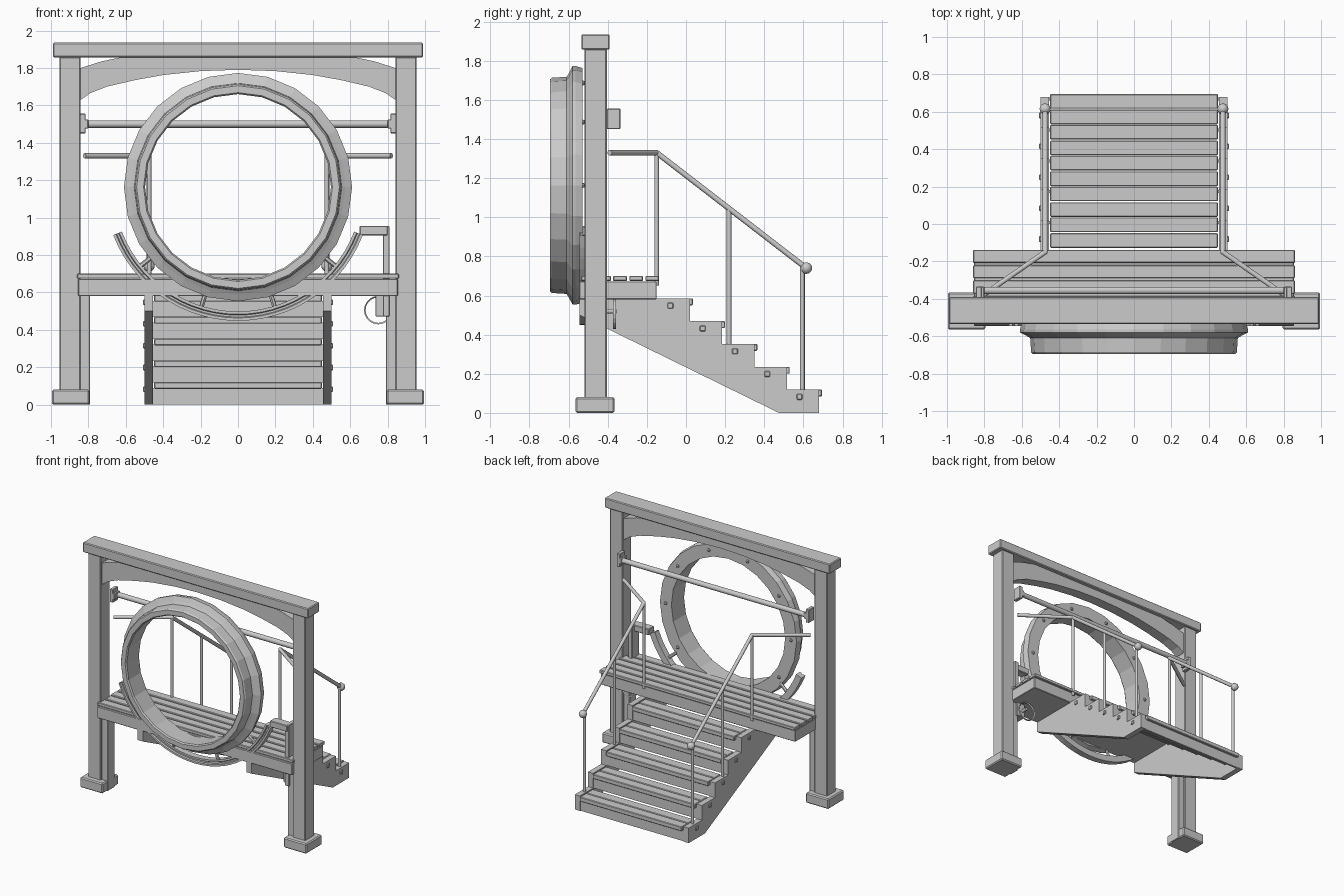
import bpy, bmesh, math
from mathutils import Vector

if "Cube" in bpy.data.objects:
    bpy.data.objects.remove(bpy.data.objects["Cube"])


def make(name, bm, smooth=False, bevel=0):
    bmesh.ops.recalc_face_normals(bm, faces=bm.faces)
    me = bpy.data.meshes.new(name)
    bm.to_mesh(me)
    bm.free()
    ob = bpy.data.objects.new(name, me)
    bpy.context.collection.objects.link(ob)
    if bevel:
        m = ob.modifiers.new("bevel", 'BEVEL')
        m.width = bevel
        m.segments = 1
    if smooth:
        bpy.ops.object.select_all(action='DESELECT')
        ob.select_set(True)
        bpy.context.view_layer.objects.active = ob
        bpy.ops.object.shade_smooth_by_angle(angle=math.radians(40))
    return ob


def box(name, x, y, z, bevel=0.004):
    bm = bmesh.new()
    bmesh.ops.create_cube(bm, size=1)
    for v in bm.verts:
        v.co = [a[0] + (c + .5) * (a[1] - a[0]) for a, c in zip((x, y, z), v.co)]
    return make(name, bm, bevel=bevel)


def rod(name, a, b, r, n=10):
    a, b = Vector(a), Vector(b)
    bm = bmesh.new()
    bmesh.ops.create_cone(bm, cap_ends=True, segments=n, radius1=r, radius2=r, depth=(b - a).length)
    q = (b - a).to_track_quat('Z', 'Y')
    for v in bm.verts:
        v.co = q @ v.co + (a + b) / 2
    return make(name, bm, True)


def ball(name, p, r, n=12):
    bm = bmesh.new()
    bmesh.ops.create_uvsphere(bm, u_segments=n, v_segments=n // 2, radius=r)
    bmesh.ops.translate(bm, verts=bm.verts, vec=p)
    return make(name, bm, True)


def prism(name, pts, lo, hi, axis):
    """Extrude a closed outline along x (points are y,z) or y (points are x,z)."""
    bm = bmesh.new()
    place = (lambda p, t: (t, p[0], p[1])) if axis == 'x' else (lambda p, t: (p[0], t, p[1]))
    a = [bm.verts.new(place(p, lo)) for p in pts]
    b = [bm.verts.new(place(p, hi)) for p in pts]
    bm.faces.new(a)
    bm.faces.new(b)
    for i in range(len(pts)):
        j = (i + 1) % len(pts)
        bm.faces.new((a[i], a[j], b[j], b[i]))
    return make(name, bm)


def sweep(name, prof, center, a0, a1, n, smooth=False):
    """Turn an (r, y) section about the y axis; angle 0 points down."""
    full = abs(a1 - a0) >= 360
    bm = bmesh.new()
    rows = []
    for i in range(n if full else n + 1):
        t = math.radians(a0 + (a1 - a0) * i / n)
        rows.append([bm.verts.new((center[0] + r * math.sin(t), y, center[1] - r * math.cos(t))) for r, y in prof])
    k = len(prof)
    for i in range(n):
        p, q = rows[i], rows[(i + 1) % len(rows)]
        for j in range(k):
            bm.faces.new((p[j], p[(j + 1) % k], q[(j + 1) % k], q[j]))
    if not full:
        bm.faces.new(rows[0])
        bm.faces.new(rows[-1])
    return make(name, bm, smooth)


def span(s, a, b):
    return tuple(sorted((s * a, s * b)))


CZ = 1.163

# Top beam and arched brace
box("top_beam", (-.99, .99), (-.535, -.39), (1.857, 1.935), .006)
lower = [(-.95, 1.665), (-.9, 1.635), (-.84, 1.63), (-.79, 1.665), (-.7, 1.7), (-.55, 1.735), (-.4, 1.762), (-.2, 1.783)]
upper = [(.62, 1.858), (.73, 1.835), (.84, 1.80), (.95, 1.77)]
prism("arched_brace", lower + [(0, 1.79)] + [(-x, z) for x, z in lower[::-1]]
      + upper[::-1] + [(-x, z) for x, z in upper], -.505, -.42, 'y')

# Main ring with flange and bolts
ring = [(.497, -.685), (.505, -.695), (.542, -.695), (.55, -.685), (.555, -.61), (.575, -.598),
        (.61, -.58), (.61, -.565), (.6, -.53), (.5, -.53)]
sweep("main_ring", ring, (0, CZ), 0, 360, 24)
for i in range(10):
    t = math.radians(18 + 36 * i)
    ball("ring_bolt", (.55 * math.sin(t), -.53, CZ - .55 * math.cos(t)), .014, 8)

# Curved guide rail with a channel and its spokes
guide = [(.665, -.545), (.68, -.545), (.685, -.535), (.695, -.535), (.7, -.545), (.715, -.545), (.715, -.495), (.665, -.495)]
sweep("guide_rail", guide, (0, CZ), -69, 69, 26)
for a in (-51, -17, 17, 51):
    s, c = math.sin(math.radians(a)), math.cos(math.radians(a))
    rod("guide_spoke", (.585 * s, -.535, CZ - .585 * c), (.68 * s, -.525, CZ - .68 * c), .013, 6)

# Holder arm on the right post with a coil loop
box("holder_arm", (.65, .8), (-.53, -.46), (.905, .955))
box("holder_upright", (.775, .81), (-.52, -.43), (.47, .955))
box("holder_lower_plate", (.735, .81), (-.48, -.405), (.47, .59))
sweep("coil_loop", [(.068, -.365), (.076, -.372), (.076, -.358)], (.75, .505), 0, 360, 20)
rod("coil_peg", (.76, -.42, .52), (.76, -.355, .52), .012)

# Platform frame and deck boards
box("platform_frame", (-.855, .855), (-.545, -.15), (.58, .672))
for i in range(5):
    y = -.138 - i * .082
    box("deck_board", (-.86, .86), (y - .07, y), (.674, .7))

# Cross bar
rod("cross_bar", (-.82, -.355, 1.5), (.82, -.355, 1.5), .02, 14)

steps = [(.02 + .165 * i, .585 - .1165 * i) for i in range(5)]
outline = [(-.545, .585)]
for i, (y, z) in enumerate(steps):
    outline += [(y, z), (y, steps[i + 1][1] if i < 4 else 0)]
outline += [(.475, 0), (-.545, .5)]

for s in (-1, 1):
    # Posts, feet and inner legs
    box("post", span(s, .842, .955), (-.52, -.405), (.06, 1.86), .006)
    box("inner_leg", span(s, .79, .845), (-.505, -.42), (.0, .59))
    box("post_foot", span(s, .795, .995), (-.565, -.365), (0, .08), .008)
    box("bar_bracket_plate", span(s, .815, .845), (-.405, -.335), (1.45, 1.555))
    box("bar_bracket_arm", span(s, .8, .842), (-.405, -.335), (1.475, 1.525))

    # Stair stringer with square bolts
    prism("stair_stringer", outline, *span(s, .455, .5), 'x')
    for y, z in steps:
        box("stringer_bolt", span(s, .495, .508), (y - .115, y - .085), (z - .052, z - .022))

    # Handrail with uprights and end knob
    x = s * .475
    rod("landing_rail", (s * .82, -.39, 1.33), (x, -.15, 1.33), .014)
    ball("rail_elbow", (x, -.15, 1.33), .0145, 10)
    rod("sloping_rail", (x, -.15, 1.33), (x, .615, .74), .014)
    for y, z0, z1 in ((-.15, .65, 1.33), (.22, .33, 1.04), (.595, .1, .755)):
        rod("rail_upright", (x, y, z0), (x, y, z1), .012)
    ball("rail_knob", (x, .615, .74), .03)

# Stair treads (two boards each) and risers
for y, z in steps:
    for k in (0, 1):
        b = y + .015 - k * .084
        box("tread_board", (-.448, .448), (b - .078, b), (z - .035, z))
    box("stair_riser", (-.455, .455), (y - .02, y - .004), (max(0, z - .118), z - .03), 0)
